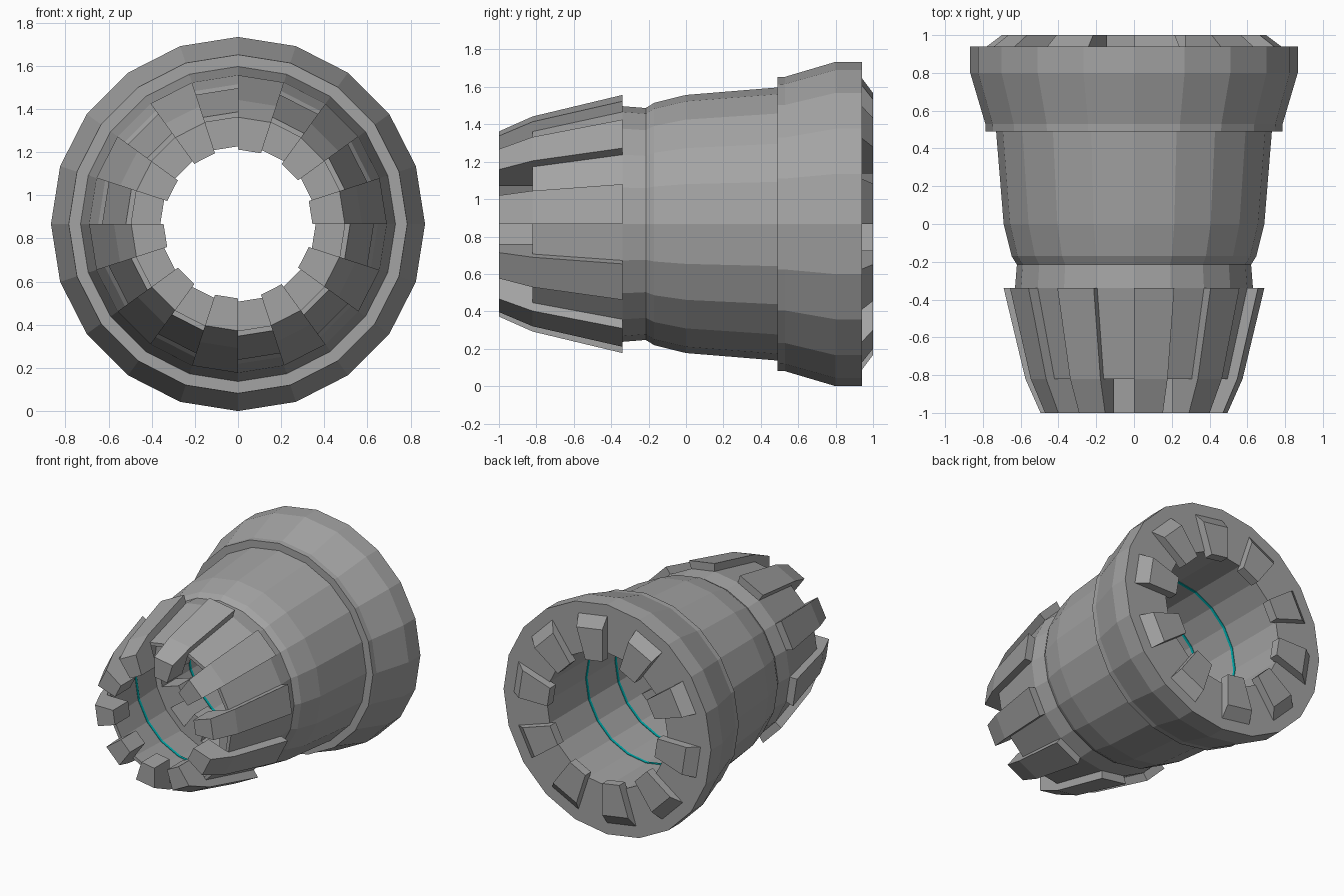
import bpy, bmesh
from math import sin, cos, radians

old = bpy.data.objects.get("Cube")
if old:
    bpy.data.objects.remove(old, do_unlink=True)

AXIS_Z = 0.867
STEP = 18  # degrees per facet


def material(name, rgb):
    m = bpy.data.materials.new(name)
    m.use_nodes = True
    m.diffuse_color = (*rgb, 1)
    m.node_tree.nodes["Principled BSDF"].inputs["Base Color"].default_value = (*rgb, 1)
    return m


grey = material("metal grey", (0.37, 0.37, 0.37))
cyan = material("glow cyan", (0.0, 0.45, 0.45))


def sweep(name, profile, mat, start=0, steps=20):
    """Turn a closed (y, radius) profile about the long axis, capping partial turns."""
    bm = bmesh.new()
    full = steps == 20
    rings = []
    for i in range(steps if full else steps + 1):
        a = radians(start + i * STEP)
        rings.append([bm.verts.new((r * cos(a), y, AXIS_Z + r * sin(a))) for y, r in profile])
    n = len(profile)
    for i in range(steps):
        a, b = rings[i], rings[(i + 1) % len(rings)]
        for j in range(n):
            k = (j + 1) % n
            bm.faces.new((a[j], a[k], b[k], b[j]))
    if not full:
        bm.faces.new(rings[0])
        bm.faces.new(rings[-1])
    bmesh.ops.recalc_face_normals(bm, faces=bm.faces)
    mesh = bpy.data.meshes.new(name)
    bm.to_mesh(mesh)
    bm.free()
    mesh.materials.append(mat)
    obj = bpy.data.objects.new(name, mesh)
    bpy.context.collection.objects.link(obj)
    return obj


# Hollow main housing: front cone, neck, barrel, flared collar, bore
sweep("housing", [
    (-0.82, 0.52), (-0.34, 0.63), (-0.215, 0.62), (-0.17, 0.648), (0, 0.69),
    (0.49, 0.73), (0.49, 0.785), (0.53, 0.787), (0.8, 0.867), (0.94, 0.867),
    (0.94, 0.505), (-0.22, 0.505), (-0.22, 0.55), (-0.82, 0.495)], grey)

# Ten hooked fins round the nose, ten teeth round the rear opening,
# and ten teeth inside the bore, staggered between the fins
fin = [(-0.34, 0.6), (-0.34, 0.69), (-0.82, 0.575), (-1, 0.495),
       (-1, 0.345), (-0.82, 0.345), (-0.82, 0.51)]
rear_tooth = [(0.93, 0.78), (0.94, 0.78), (1, 0.7), (1, 0.46), (0.93, 0.46)]
bore_tooth = [(-0.22, 0.52), (-0.06, 0.52), (-0.06, 0.36), (-0.22, 0.36)]
for i in range(10):
    angle = 2 * STEP * i
    sweep(f"nose_fin_{i + 1}", fin, grey, angle, 1)
    sweep(f"rear_tooth_{i + 1}", rear_tooth, grey, angle, 1)
    sweep(f"bore_tooth_{i + 1}", bore_tooth, grey, angle + STEP, 1)

# Thin glowing bands inside the bore
for i, (y, r) in enumerate([(-0.47, 0.527), (0.12, 0.505), (0.47, 0.505)]):
    sweep(f"glow_band_{i + 1}", [(y - 0.01, r + 0.005), (y + 0.01, r + 0.005),
                                 (y + 0.01, r - 0.004), (y - 0.01, r - 0.004)], cyan)
